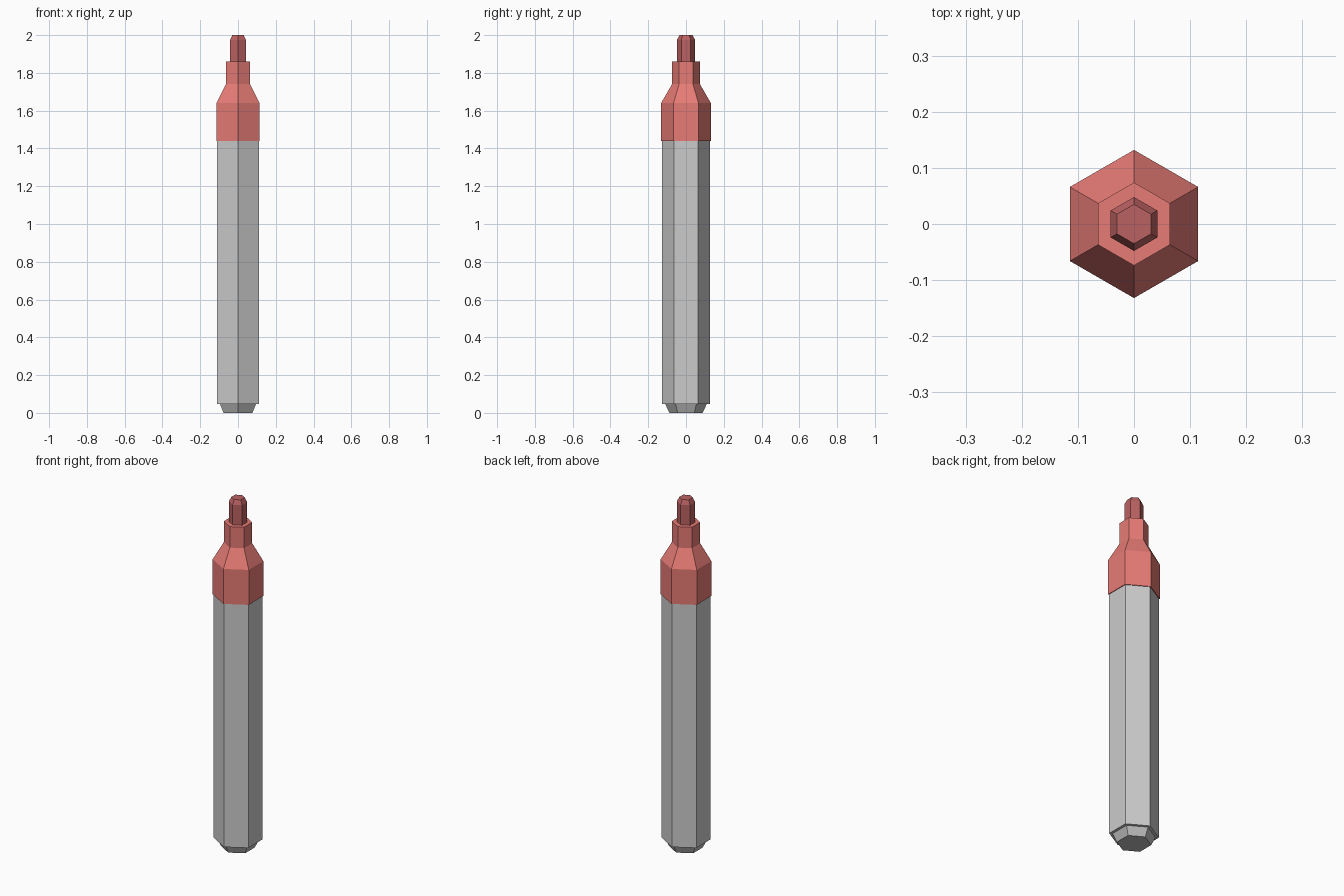
import bpy, bmesh
from math import sin, cos, pi

if "Cube" in bpy.data.objects:
    bpy.data.objects.remove(bpy.data.objects["Cube"])

SIDES = 6


def material(name, rgb):
    m = bpy.data.materials.new(name)
    m.diffuse_color = (*rgb, 1)
    m.use_nodes = True
    m.node_tree.nodes["Principled BSDF"].inputs["Base Color"].default_value = m.diffuse_color
    return m


def hex_part(name, profile, mat=None):
    """Closed hexagonal solid from (radius, z) pairs, with corners on the y axis."""
    bm = bmesh.new()
    rings = [[bm.verts.new((r * sin(2 * pi * i / SIDES), r * cos(2 * pi * i / SIDES), z))
              for i in range(SIDES)] for r, z in profile]
    for low, high in zip(rings, rings[1:]):
        for i in range(SIDES):
            j = (i + 1) % SIDES
            bm.faces.new((low[i], low[j], high[j], high[i]))
    bm.faces.new(rings[0])
    bm.faces.new(rings[-1])
    bmesh.ops.recalc_face_normals(bm, faces=bm.faces)
    mesh = bpy.data.meshes.new(name)
    bm.to_mesh(mesh)
    bm.free()
    obj = bpy.data.objects.new(name, mesh)
    bpy.context.collection.objects.link(obj)
    if mat:
        mesh.materials.append(mat)
    return obj


red = material("red", (0.8, 0.2, 0.18))
dark_red = material("dark_red", (0.5, 0.12, 0.12))
dark_grey = material("dark_grey", (0.5, 0.5, 0.5))

# Tapered plug closing the bottom
hex_part("end_plug", [(0.088, 0), (0.11, 0.047)], dark_grey)
# Long barrel
hex_part("barrel", [(0.127, 0.047), (0.127, 1.44)])
# Stepped collar holding the nib
hex_part("collar", [(0.132, 1.44), (0.132, 1.64), (0.074, 1.74), (0.074, 1.86)], red)
# Nib with a chamfered end
hex_part("nib", [(0.048, 1.86), (0.048, 1.975), (0.035, 2.0)], dark_red)
